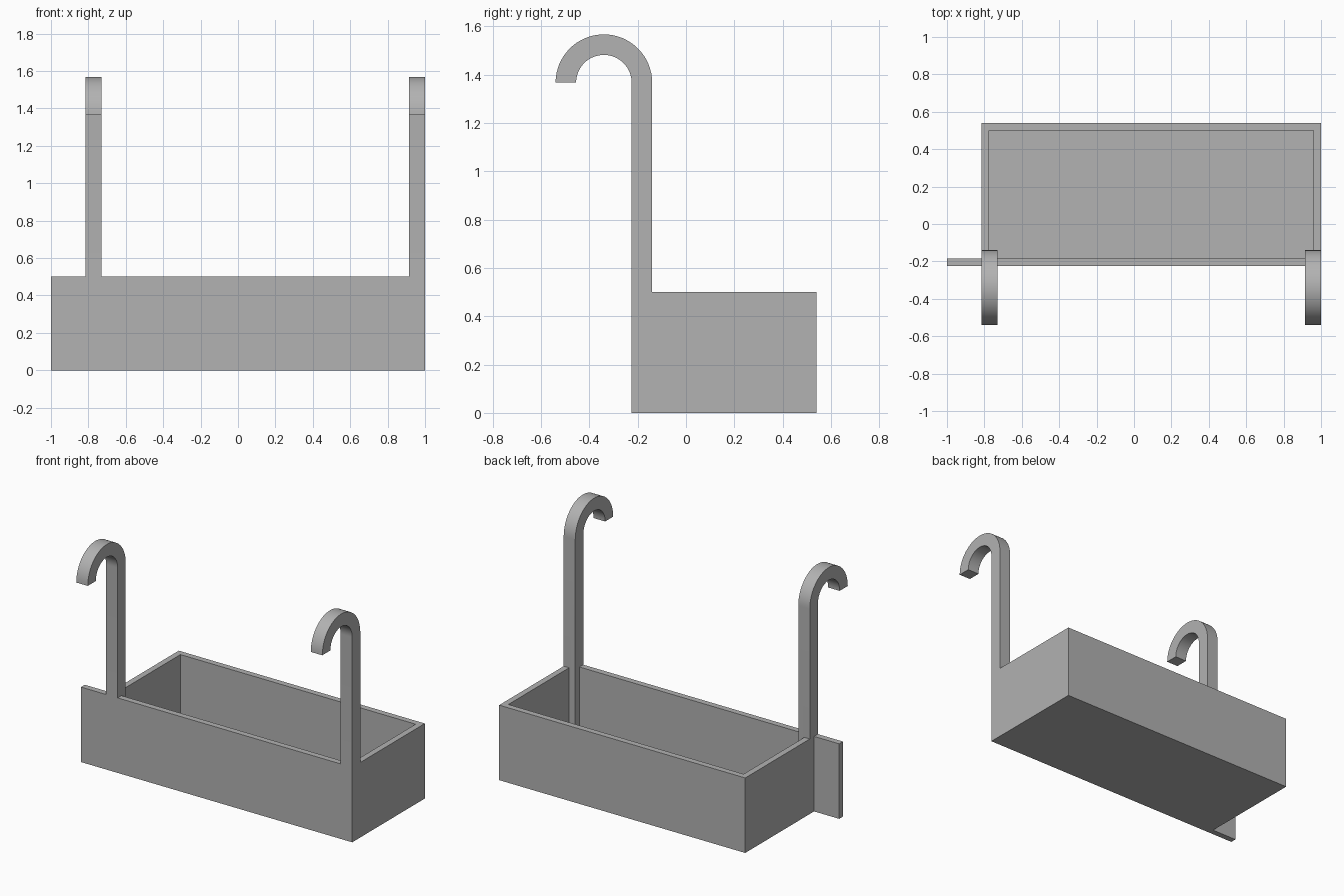
import bpy, bmesh, math

if "Cube" in bpy.data.objects:
    bpy.data.objects.remove(bpy.data.objects["Cube"])

grey = bpy.data.materials.new("plain_grey")
grey.diffuse_color = (0.445, 0.445, 0.445, 1)
grey.use_nodes = True
grey.node_tree.nodes["Principled BSDF"].inputs["Base Color"].default_value = grey.diffuse_color

# Main dimensions
WALL = 0.04
LEFT, RIGHT = -0.815, 1.0
FRONT, BACK = -0.225, 0.54
TRAY_H = 0.5
BAR = 0.085
HOOK_Z, HOOK_R = 1.367, 0.2


def make_object(name, bm):
    bmesh.ops.recalc_face_normals(bm, faces=bm.faces)
    mesh = bpy.data.meshes.new(name)
    bm.to_mesh(mesh)
    bm.free()
    mesh.materials.append(grey)
    obj = bpy.data.objects.new(name, mesh)
    bpy.context.collection.objects.link(obj)
    return obj


def box(name, x0, x1, y0, y1, z0, z1):
    bm = bmesh.new()
    bmesh.ops.create_cube(bm, size=1)
    for v in bm.verts:
        v.co = (x1 if v.co.x > 0 else x0,
                y1 if v.co.y > 0 else y0,
                z1 if v.co.z > 0 else z0)
    return make_object(name, bm)


def hook(name, x0):
    # Upright bar bending forward into a half ring, extruded sideways
    cy, steps = FRONT + BAR - HOOK_R, 32
    arc = [math.pi * i / steps for i in range(steps + 1)]
    ring = lambda r, a: (cy + r * math.cos(a), HOOK_Z + r * math.sin(a))
    profile = [(FRONT, WALL / 2), (FRONT + BAR, WALL / 2)]
    profile += [ring(HOOK_R, a) for a in arc]
    profile += [ring(HOOK_R - BAR, a) for a in reversed(arc)]
    bm = bmesh.new()
    face = bm.faces.new([bm.verts.new((x0, y, z)) for y, z in profile])
    out = bmesh.ops.extrude_face_region(bm, geom=[face])
    moved = [g for g in out["geom"] if isinstance(g, bmesh.types.BMVert)]
    bmesh.ops.translate(bm, verts=moved, vec=(BAR, 0, 0))
    return make_object(name, bm)


def combine(target, other, operation):
    mod = target.modifiers.new(operation.lower(), 'BOOLEAN')
    mod.operation, mod.solver, mod.object = operation, 'EXACT', other
    bpy.context.view_layer.objects.active = target
    bpy.ops.object.modifier_apply(modifier=mod.name)
    bpy.data.objects.remove(other)


# Open tray with a hollow inside
tray = box("hanging_tray", LEFT, RIGHT, FRONT, BACK, 0, TRAY_H)
hollow = box("tray_hollow", LEFT + WALL, RIGHT - WALL,
             FRONT + WALL, BACK - WALL, WALL, TRAY_H + 0.2)
combine(tray, hollow, 'DIFFERENCE')

# Front panel, running past the left end of the tray
combine(tray, box("front_panel", -1, RIGHT, FRONT, FRONT + WALL, 0, TRAY_H), 'UNION')

# Two hanging hooks, fused to the front wall
for side, x in (("left", LEFT), ("right", RIGHT - BAR)):
    combine(tray, hook(side + "_hook", x), 'UNION')

# Smooth bends, sharp corners
bpy.ops.object.select_all(action='DESELECT')
tray.select_set(True)
bpy.context.view_layer.objects.active = tray
bpy.ops.object.shade_smooth_by_angle(angle=math.radians(30))
